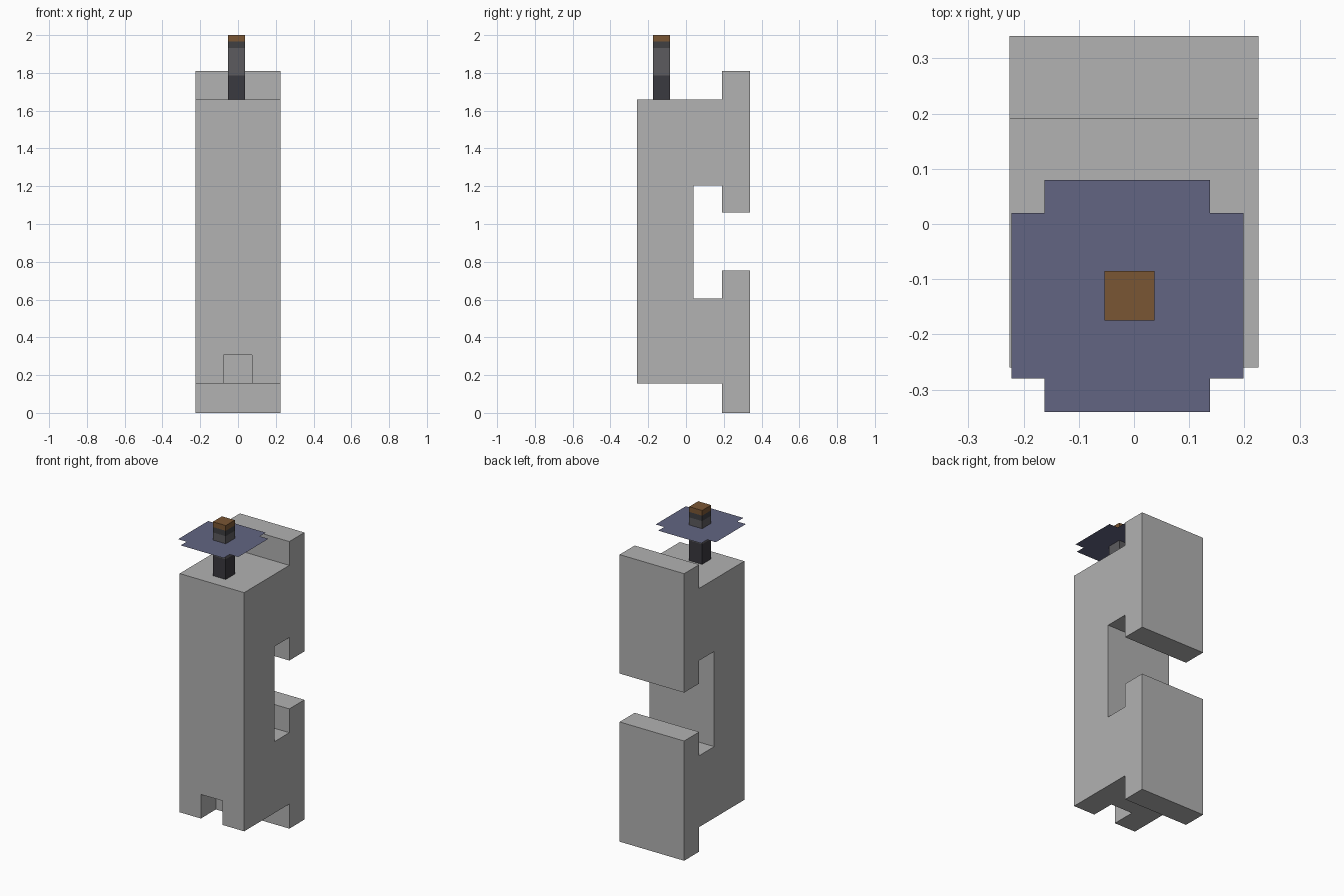
import bpy, bmesh

if "Cube" in bpy.data.objects:
    bpy.data.objects.remove(bpy.data.objects["Cube"])


def material(name, r, g, b):
    m = bpy.data.materials.new(name)
    m.diffuse_color = (r, g, b, 1)
    m.use_nodes = True
    m.node_tree.nodes["Principled BSDF"].inputs["Base Color"].default_value = m.diffuse_color
    return m


light_grey = material("light_grey", 0.445, 0.445, 0.445)
slate_blue = material("slate_blue", 0.122, 0.130, 0.223)
dark_grey = material("dark_grey", 0.042, 0.041, 0.050)
mid_grey = material("mid_grey", 0.107, 0.105, 0.113)
band_grey = material("band_grey", 0.050, 0.050, 0.055)
brown = material("brown", 0.195, 0.093, 0.034)


def finish(name, bm, mats):
    mesh = bpy.data.meshes.new(name)
    bm.to_mesh(mesh)
    bm.free()
    for m in mats:
        mesh.materials.append(m)
    obj = bpy.data.objects.new(name, mesh)
    bpy.context.collection.objects.link(obj)
    return obj


def prism(name, points, offset, mats):
    """Extrude a flat outline along an offset vector."""
    bm = bmesh.new()
    face = bm.faces.new([bm.verts.new(p) for p in points])
    ext = bmesh.ops.extrude_face_region(bm, geom=[face])
    verts = [v for v in ext["geom"] if isinstance(v, bmesh.types.BMVert)]
    bmesh.ops.translate(bm, vec=offset, verts=verts)
    bmesh.ops.recalc_face_normals(bm, faces=bm.faces)
    return finish(name, bm, mats)


def rect(x0, x1, y0, y1, z):
    return [(x0, y0, z), (x1, y0, z), (x1, y1, z), (x0, y1, z)]


# Body: side profile with two rear flanges and a slot between them
W = 0.225
profile = [(-0.26, 0.155), (0.19, 0.155), (0.19, 0.0), (0.34, 0.0),
           (0.34, 0.755), (0.19, 0.755), (0.19, 0.605), (0.04, 0.605),
           (0.04, 1.205), (0.19, 1.205), (0.19, 1.06), (0.34, 1.06),
           (0.34, 1.81), (0.19, 1.81), (0.19, 1.66), (-0.26, 1.66)]
body = prism("body", [(-W, y, z) for y, z in profile], (2 * W, 0, 0), [light_grey])

# Notch in the lower front edge
cutter = prism("notch_cutter", rect(-0.077, 0.075, -0.36, -0.11, 0.05),
               (0, 0, 0.257), [light_grey])
cutter.hide_render = True
cutter.hide_set(True)
cut = body.modifiers.new("notch", 'BOOLEAN')
cut.operation = 'DIFFERENCE'
cut.solver = 'EXACT'
cut.object = cutter

# Post: square column in coloured bands
X0, X1, Y0, Y1 = -0.053, 0.037, -0.175, -0.085
levels = [1.66, 1.787, 1.933, 1.967, 2.0]
bm = bmesh.new()
rings = [[bm.verts.new(p) for p in rect(X0, X1, Y0, Y1, z)] for z in levels]
for band, (low, high) in enumerate(zip(rings, rings[1:])):
    for i in range(4):
        j = (i + 1) % 4
        bm.faces.new((low[i], low[j], high[j], high[i])).material_index = band
bm.faces.new(rings[0][::-1]).material_index = 0
bm.faces.new(rings[-1]).material_index = 3
finish("post", bm, [dark_grey, mid_grey, band_grey, brown])

# Thin cross-shaped plate around the post
cx, cy, z = -0.012, -0.13, 1.885
a, b = 0.15, 0.21
outline = [(a, -b), (a, -a), (b, -a), (b, a), (a, a), (a, b),
           (-a, b), (-a, a), (-b, a), (-b, -a), (-a, -a), (-a, -b)]
bm = bmesh.new()
bm.faces.new([bm.verts.new((cx + x, cy + y, z)) for x, y in outline])
finish("plate", bm, [slate_blue])
